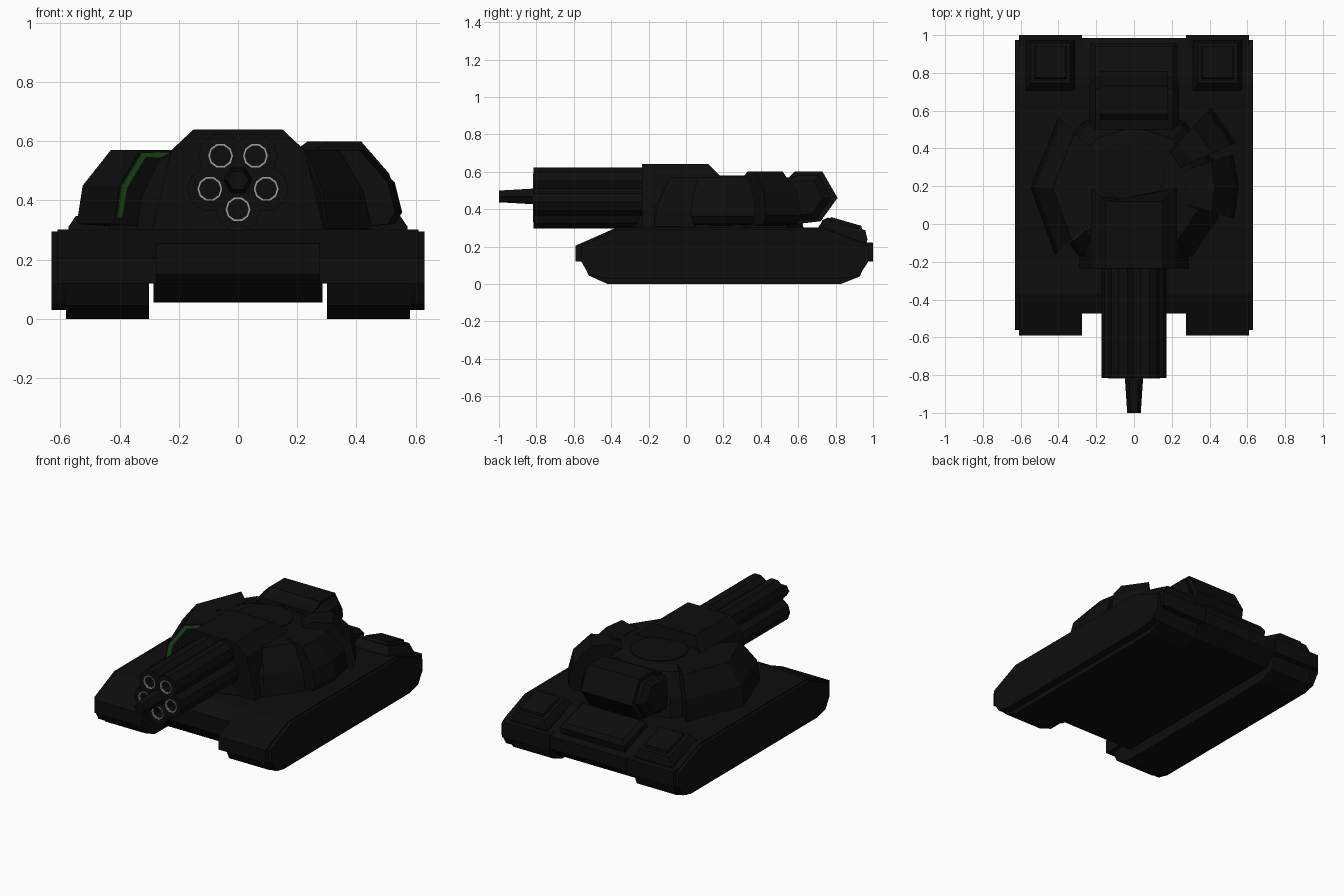
import bpy, bmesh
from math import sin, cos, pi, radians
from mathutils import Matrix, Vector

if "Cube" in bpy.data.objects:
    bpy.data.objects.remove(bpy.data.objects["Cube"])


def material(name, col):
    m = bpy.data.materials.new(name)
    m.diffuse_color = (*col, 1)
    m.use_nodes = True
    m.node_tree.nodes["Principled BSDF"].inputs["Base Color"].default_value = m.diffuse_color
    return m


DARK = material("dark_paint", (0.004, 0.004, 0.004))
GREY = material("muzzle_grey", (0.35, 0.35, 0.35))
GREEN = material("green_strip", (0.015, 0.09, 0.012))


def loft(name, rings, mat=DARK, caps=True, loop=False):
    """Skin a list of closed point rings; cap the ends or join last to first."""
    bm = bmesh.new()
    vs = [[bm.verts.new(p) for p in r] for r in rings]
    n = len(vs[0])
    pairs = list(zip(vs, vs[1:])) + ([(vs[-1], vs[0])] if loop else [])
    for a, b in pairs:
        for i in range(n):
            j = (i + 1) % n
            bm.faces.new((a[i], a[j], b[j], b[i]))
    if caps and not loop:
        bm.faces.new(vs[0])
        bm.faces.new(vs[-1])
    bmesh.ops.recalc_face_normals(bm, faces=bm.faces)
    me = bpy.data.meshes.new(name)
    bm.to_mesh(me)
    bm.free()
    me.materials.append(mat)
    ob = bpy.data.objects.new(name, me)
    bpy.context.collection.objects.link(ob)
    return ob


def side_prism(name, yz, x0, x1):
    return loft(name, [[(x, y, z) for y, z in yz] for x in (x0, x1)])


def both(name, yz, x0, x1):
    for s, side in ((-1, "left"), (1, "right")):
        side_prism(f"{side}_{name}", yz, s * x0, s * x1)


def lathe_y(name, prof, cx, cz, n=10, mat=DARK, loop=False):
    rings = [[(cx + r * sin(2 * pi * (i + .5) / n), y, cz + r * cos(2 * pi * (i + .5) / n))
              for i in range(n)] for r, y in prof]
    return loft(name, rings, mat, loop=loop)


def stepped_box(name, centre, levels, tilt):
    """Stack of rectangles (half x, half y, height) tilted about x."""
    m = Matrix.Translation(centre) @ Matrix.Rotation(radians(tilt), 4, 'X')
    rings = [[m @ Vector((sx * hx, sy * hy, h)) for sx, sy in ((-1, -1), (1, -1), (1, 1), (-1, 1))]
             for hx, hy, h in levels]
    return loft(name, rings)


def sector(name, prof, angles, mat=DARK):
    """Armour plate: radial profile (r, z) swept about the turret axis."""
    return loft(name, [[(r * cos(radians(a)), 0.19 + r * sin(radians(a)), z) for r, z in prof]
                       for a in angles], mat)


# Hull: track covers, skirts, tracks and the centre body
both("track_cover", [(-.59, .12), (-.59, .205), (-.37, .302), (.74, .302), (.94, .225),
                     (1, .22), (1, .12)], .275, .61)
both("skirt", [(-.56, .12), (-.56, .205), (-.36, .295), (.74, .295), (.94, .22), (.975, .2),
               (.975, .12), (.93, .05), (.85, .03), (-.44, .03), (-.52, .05)], .58, .63)
both("track", [(-.56, .13), (-.52, .045), (-.42, 0), (.83, 0), (.93, .04), (.965, .13)], .30, .582)
side_prism("centre_hull", [(-.475, .15), (-.475, .255), (-.37, .302), (.74, .302), (.94, .225),
                           (.985, .21), (.985, .13), (.9, .055), (-.38, .055)], -.285, .285)
side_prism("hull_floor", [(-.45, .12), (-.45, .2), (.95, .2), (.95, .12)], -.32, .32)

# Rear deck hatches and engine cover
for s, side in ((-1, "left"), (1, "right")):
    stepped_box(f"{side}_rear_hatch", (s * .443, .835, .255),
                [(.13, .135, -.02), (.13, .135, .02), (.105, .11, .065),
                 (.085, .09, .065), (.08, .085, .082)], -16)
stepped_box("engine_cover", (0, .83, .265),
            [(.23, .12, -.03), (.23, .12, .04), (.205, .095, .065)], -17)

# Turret body: ten-sided faceted dome with a low roof disc
loft("turret_dome", [[(r * cos(2 * pi * (i + .5) / 10), .17 + r * sin(2 * pi * (i + .5) / 10), z)
                      for i in range(10)]
                     for r, z in ((.46, .295), (.43, .42), (.345, .545), (.28, .57))])
loft("turret_roof_ring", [[(r * cos(pi * i / 10), .27 + r * sin(pi * i / 10), z) for i in range(20)]
                          for r, z in ((.17, .56), (.17, .576), (.155, .58))])

# Gun housing: chamfered block whose roof slopes down to the dome
face = [(-.29, .30), (-.255, .45), (-.225, .57), (-.15, .64),
        (.15, .64), (.225, .57), (.255, .45), (.29, .30)]
loft("gun_housing", [[(x, -.235, z) for x, z in face],
                     [(x, .12 if z > .6 else .19, z) for x, z in face]])

# Turret side armour: one long left plate, three right plates
plate = [(.39, .31), (.545, .32), (.525, .45), (.43, .57), (.28, .57)]
sector("left_armour", plate, (137, 180, 220))
sector("left_armour_green_edge", [(r * k, z - d) for r, z, k, d in
                                  ((.515, .34, 1, 0), (.535, .34, 1, 0), (.515, .45, 1, 0),
                                   (.425, .562, 1, 0), (.31, .562, 1, 0), (.31, .545, 1, 0),
                                   (.41, .545, 1, 0), (.49, .445, 1, 0))], (219, 220.6), GREEN)
sector("right_rear_armour", [(.39, .31), (.56, .32), (.59, .365), (.56, .49), (.455, .60),
                             (.34, .60), (.27, .565)], (46, 24))
sector("right_middle_armour", [(.39, .31), (.53, .32), (.555, .36), (.53, .46), (.43, .57),
                               (.28, .57)], (19, 1, -17))
sector("right_front_armour", [(.38, .30), (.475, .305), (.445, .43), (.36, .57), (.26, .57)],
       (-18, -50))

# Rear turret bustle with smaller side caps
side_prism("turret_bustle", [(.5, .56), (.55, .57), (.58, .60), (.73, .60), (.81, .46),
                             (.72, .335), (.5, .31)], -.18, .18)
cap = [(.5, .55), (.60, .58), (.715, .58), (.775, .46), (.70, .35), (.5, .32)]
for s, side in ((-1, "left"), (1, "right")):
    loft(f"{side}_bustle_cap", [[(s * .17, y, z) for y, z in cap], [(s * .205, y, z) for y, z in cap],
                                [(s * .235, .6 + (y - .6) * .75, .46 + (z - .46) * .75)
                                 for y, z in cap]])

# Rotary gun: five bored barrels round a core with a centre spike
for k in range(5):
    a = pi + 2 * pi * k / 5
    cx, cz = .1 * sin(a), .47 + .1 * cos(a)
    lathe_y(f"barrel_{k + 1}", [(.076, -.15), (.076, -.815), (.036, -.815), (.036, -.7)], cx, cz)
    lathe_y(f"muzzle_ring_{k + 1}", [(.042, -.81), (.042, -.819), (.035, -.819), (.035, -.81)],
            cx, cz, mat=GREY, loop=True)
lathe_y("gun_core", [(.07, -.15), (.07, -.81)], 0, .47)
lathe_y("centre_spike", [(.05, -.8), (.048, -.82), (.036, -1)], 0, .468, n=6)
